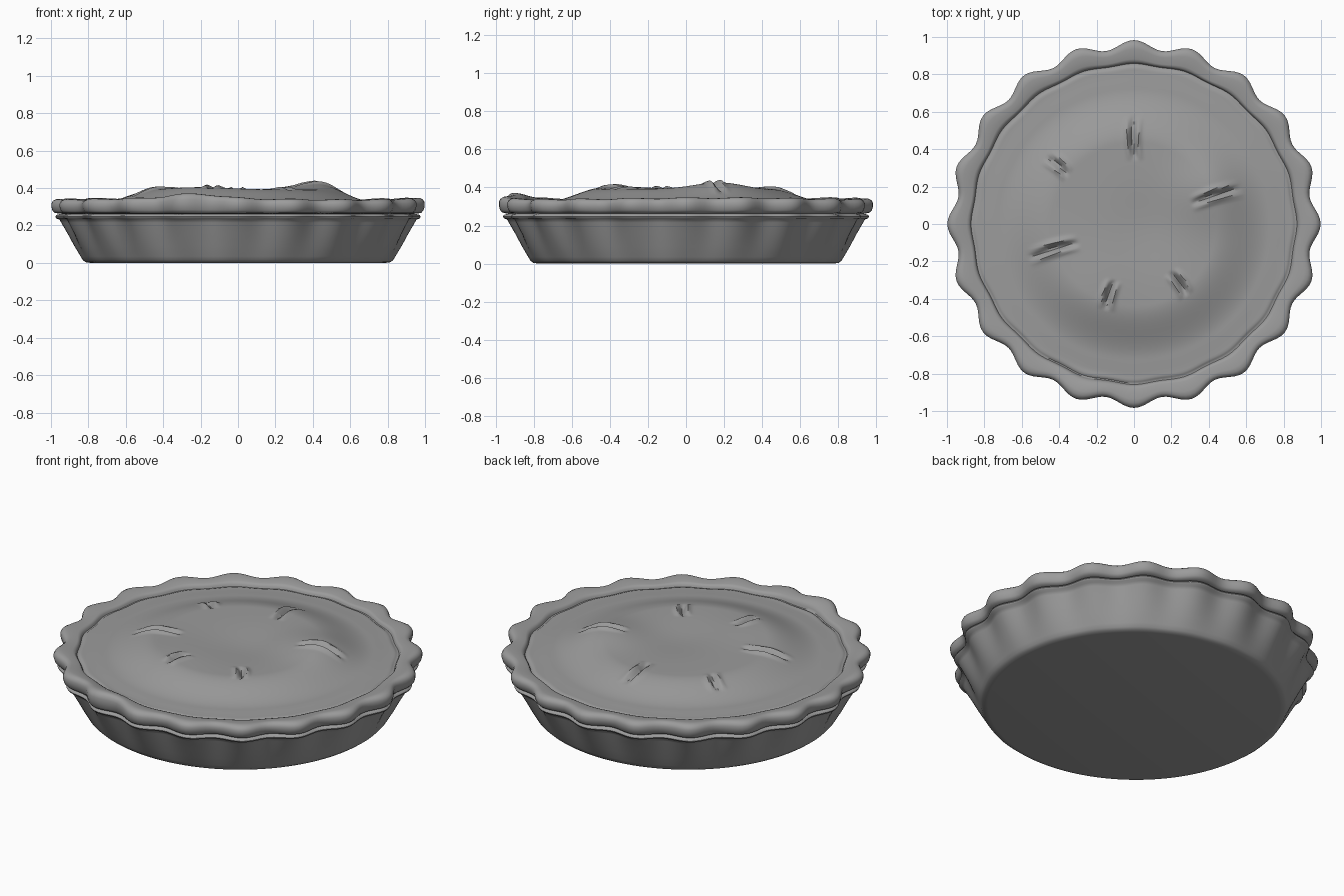
import bpy, bmesh
from math import sin, cos, pi, exp, hypot, radians, atan2

old = bpy.data.objects.get("Cube")
if old:
    bpy.data.objects.remove(old)

SEGMENTS = 240
LOBES = 20

grey = bpy.data.materials.new("warm_grey")
grey.use_nodes = True
grey.diffuse_color = (0.33, 0.33, 0.33, 1)
grey.node_tree.nodes["Principled BSDF"].inputs["Base Color"].default_value = (0.33, 0.33, 0.33, 1)


def smooth(a, b, v):
    t = min(1, max(0, (v - a) / (b - a)))
    return t * t * (3 - 2 * t)


def fluted_lathe(name, profile, height):
    """Spin (radius, z, flute depth) rings, pulled in between the lobes."""
    bm = bmesh.new()
    rings = []
    for r, z, flute in profile:
        ring = []
        for i in range(SEGMENTS):
            a = 2 * pi * i / SEGMENTS
            rr = r - flute * 0.5 * (1 - cos(LOBES * a))
            x, y = rr * cos(a), rr * sin(a) * 0.985
            ring.append(bm.verts.new((x, y, height(x, y, r, z))))
        rings.append(ring)
    for low, high in zip(rings, rings[1:]):
        for i in range(SEGMENTS):
            j = (i + 1) % SEGMENTS
            bm.faces.new((low[i], low[j], high[j], high[i]))
    bm.faces.new(rings[0][::-1])
    bm.faces.new(rings[-1])
    bmesh.ops.recalc_face_normals(bm, faces=bm.faces)
    mesh = bpy.data.meshes.new(name)
    bm.to_mesh(mesh)
    bm.free()
    obj = bpy.data.objects.new(name, mesh)
    bpy.context.collection.objects.link(obj)
    mesh.materials.append(grey)
    bpy.ops.object.select_all(action="DESELECT")
    obj.select_set(True)
    bpy.context.view_layer.objects.active = obj
    bpy.ops.object.shade_smooth_by_angle(angle=radians(50))
    return obj


# Pie dish: flat base, flared fluted wall and a thin rolled lip
dish = [(0.79, 0, 0), (0.815, 0.004, 0), (0.83, 0.015, 0.002), (0.842, 0.035, 0.004),
        (0.875, 0.09, 0.012), (0.91, 0.155, 0.022), (0.945, 0.215, 0.032),
        (0.955, 0.232, 0.036), (0.972, 0.238, 0.038), (0.977, 0.247, 0.038),
        (0.972, 0.256, 0.038), (0.95, 0.262, 0.036), (0.9, 0.264, 0.03)]
fluted_lathe("pie_dish", dish, lambda x, y, r, z: z)

# Steam slits in the crust: centre, direction in degrees, length
slits = [(0, 0.46, 92, 0.20), (-0.41, 0.31, -40, 0.13), (0.44, 0.15, 17, 0.24),
         (-0.43, -0.14, 17, 0.24), (-0.13, -0.38, 75, 0.14), (0.24, -0.32, -55, 0.13)]


def slit_offset(x, y):
    total = 0
    for cx, cy, angle, length in slits:
        c, s = cos(radians(angle)), sin(radians(angle))
        u = ((x - cx) * c + (y - cy) * s) / (length / 2)
        v = (y - cy) * c - (x - cx) * s
        if abs(u) < 1.2:
            v -= 0.008 * (1 - u * u)
            taper = max(0, 1 - (u / 1.2) ** 2)
            total += taper * (0.014 * exp(-((abs(v) - 0.03) / 0.014) ** 2)
                              - 0.024 * exp(-(v / 0.013) ** 2))
    return total


def crust_height(x, y, r, z):
    a = atan2(y, x)
    # Hand-pressed rim, lifted at one place near the front
    lift = smooth(0.26, 0.345, z) * smooth(0.82, 0.93, r)
    z += lift * (0.004 * sin(3 * a + 1) + 0.003 * cos(LOBES * a)
                 + 0.024 * exp(-((a + 1.83) / 0.2) ** 2))
    if r > 0.86:
        return z
    # Uneven dome of the lid
    d = hypot(x, y)
    z += 0.068 * (1 - smooth(0.44, 0.73, d))
    z += 0.034 * exp(-((x - 0.4) ** 2 + (y - 0.17) ** 2) / 0.035)
    z += 0.012 * exp(-((x + 0.2) ** 2 + (y + 0.35) ** 2) / 0.05)
    z -= 0.016 * exp(-((x - 0.08) ** 2 + (y + 0.02) ** 2) / 0.05)
    return z + slit_offset(x, y)


# Crust: rolled scalloped rim, pressed crease, then the lid running to the middle
crust = [(0.9, 0.262, 0.03), (0.955, 0.263, 0.038), (0.98, 0.268, 0.044),
         (0.992, 0.28, 0.048), (0.998, 0.3, 0.048), (0.998, 0.318, 0.048),
         (0.99, 0.332, 0.046), (0.972, 0.341, 0.04), (0.95, 0.342, 0.034),
         (0.92, 0.338, 0.024), (0.895, 0.335, 0.016), (0.882, 0.331, 0.012),
         (0.875, 0.322, 0.01), (0.871, 0.312, 0.01), (0.864, 0.311, 0.01),
         (0.856, 0.317, 0.009)]
RINGS = 84
crust += [(0.845 * (1 - k / RINGS), 0.32 + 0.005 * smooth(0, 12, k), 0.008 * (1 - smooth(0, 15, k)))
          for k in range(RINGS)]
fluted_lathe("pie_crust", crust, crust_height)
